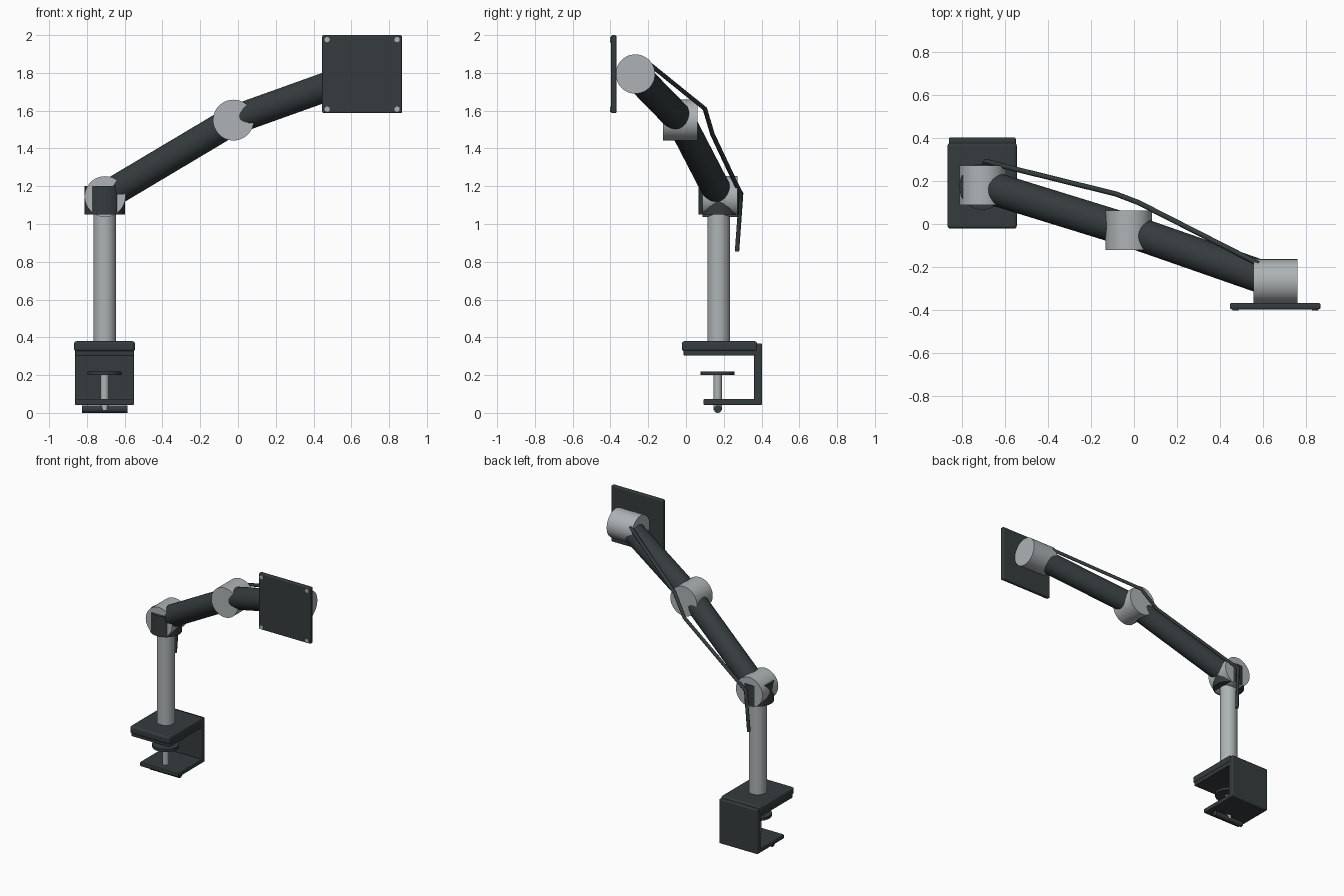
import bpy
from mathutils import Vector

if "Cube" in bpy.data.objects:
    bpy.data.objects.remove(bpy.data.objects["Cube"])


def material(name, rgb):
    m = bpy.data.materials.new(name)
    m.diffuse_color = (*rgb, 1)
    m.use_nodes = True
    m.node_tree.nodes["Principled BSDF"].inputs["Base Color"].default_value = m.diffuse_color
    return m


DARK = material("dark_metal", (0.035, 0.045, 0.048))
SILVER = material("silver_metal", (0.42, 0.45, 0.46))


def box(name, lo, hi, mat, bevel=0.0):
    lo, hi = Vector(lo), Vector(hi)
    bpy.ops.mesh.primitive_cube_add(size=1, location=(lo + hi) / 2)
    ob = bpy.context.object
    ob.name = name
    ob.scale = hi - lo
    bpy.ops.object.transform_apply(location=False, rotation=False, scale=True)
    ob.data.materials.append(mat)
    if bevel:
        mod = ob.modifiers.new("bevel", 'BEVEL')
        mod.width, mod.segments = bevel, 3
    return ob


def rod(name, a, b, r, mat, sides=48):
    a, b = Vector(a), Vector(b)
    bpy.ops.mesh.primitive_cylinder_add(vertices=sides, radius=r, depth=(b - a).length,
                                        location=(a + b) / 2)
    ob = bpy.context.object
    ob.name = name
    ob.rotation_euler = (b - a).to_track_quat('Z', 'Y').to_euler()
    ob.data.materials.append(mat)
    bpy.ops.object.shade_smooth_by_angle()
    return ob


PX, PY = -0.706, 0.173                       # pole axis
SHOULDER = Vector((-0.704, 0.18, 1.145))
ELBOW = Vector((-0.024, -0.03, 1.55))
HEAD = Vector((0.658, -0.268, 1.794))

# Desk clamp: top plate and C-shaped bracket
box("clamp_top_plate", (-0.868, -0.022, 0.325), (-0.545, 0.378, 0.38), DARK, 0.015)
box("clamp_upper_jaw", (-0.862, -0.012, 0.303), (-0.55, 0.40, 0.335), DARK, 0.005)
box("clamp_back", (-0.862, 0.36, 0.042), (-0.55, 0.403, 0.368), DARK, 0.008)
box("clamp_lower_jaw", (-0.862, 0.092, 0.042), (-0.55, 0.40, 0.073), DARK, 0.005)

# Clamp screw with pad and turning handle
rod("clamp_screw", (PX, 0.168, 0.015), (PX, 0.168, 0.205), 0.022, SILVER, 24)
rod("clamp_pad", (PX, 0.168, 0.2), (PX, 0.168, 0.219), 0.09, DARK)
rod("clamp_handle", (-0.826, 0.168, 0.02), (-0.586, 0.168, 0.02), 0.02, DARK, 24)

# Pole and collar
rod("pole", (PX, PY, 0.37), (PX, PY, 1.12), 0.06, SILVER)
rod("collar", (PX, PY, 1.05), (PX, PY, 1.2), 0.107, DARK)

# Joints
for name, c, half in (("shoulder_joint", SHOULDER, Vector((0, 0.092, 0))),
                      ("elbow_joint", ELBOW, Vector((0, 0.092, 0))),
                      ("head_joint", HEAD, Vector((0.102, 0, 0)))):
    rod(name, c - half, c + half, 0.108 if half.y else 0.104, SILVER)

# Arms
rod("lower_arm", SHOULDER, ELBOW, 0.077, DARK)
rod("upper_arm", ELBOW, HEAD, 0.077, DARK)

# Mounting plate with corner screws
box("mount_plate", (0.446, -0.397, 1.587), (0.868, -0.368, 2.0), DARK, 0.008)
for x in (0.472, 0.842):
    for z in (1.608, 1.976):
        rod("mount_screw", (x, -0.38, z), (x, -0.403, z), 0.014, SILVER, 20)

# Cable along the back of the arms
curve = bpy.data.curves.new("cable", 'CURVE')
curve.dimensions = '3D'
curve.bevel_depth, curve.bevel_resolution, curve.use_fill_caps = 0.012, 3, True
path = [(0.58, -0.185, 1.84), (0.02, 0.1, 1.61), (-0.085, 0.14, 1.475),
        (-0.59, 0.265, 1.21), (-0.69, 0.292, 1.16), (-0.70, 0.27, 0.855)]
spline = curve.splines.new('POLY')
spline.points.add(len(path) - 1)
for p, co in zip(spline.points, path):
    p.co = (*co, 1)
curve.materials.append(DARK)
bpy.context.collection.objects.link(bpy.data.objects.new("cable", curve))
